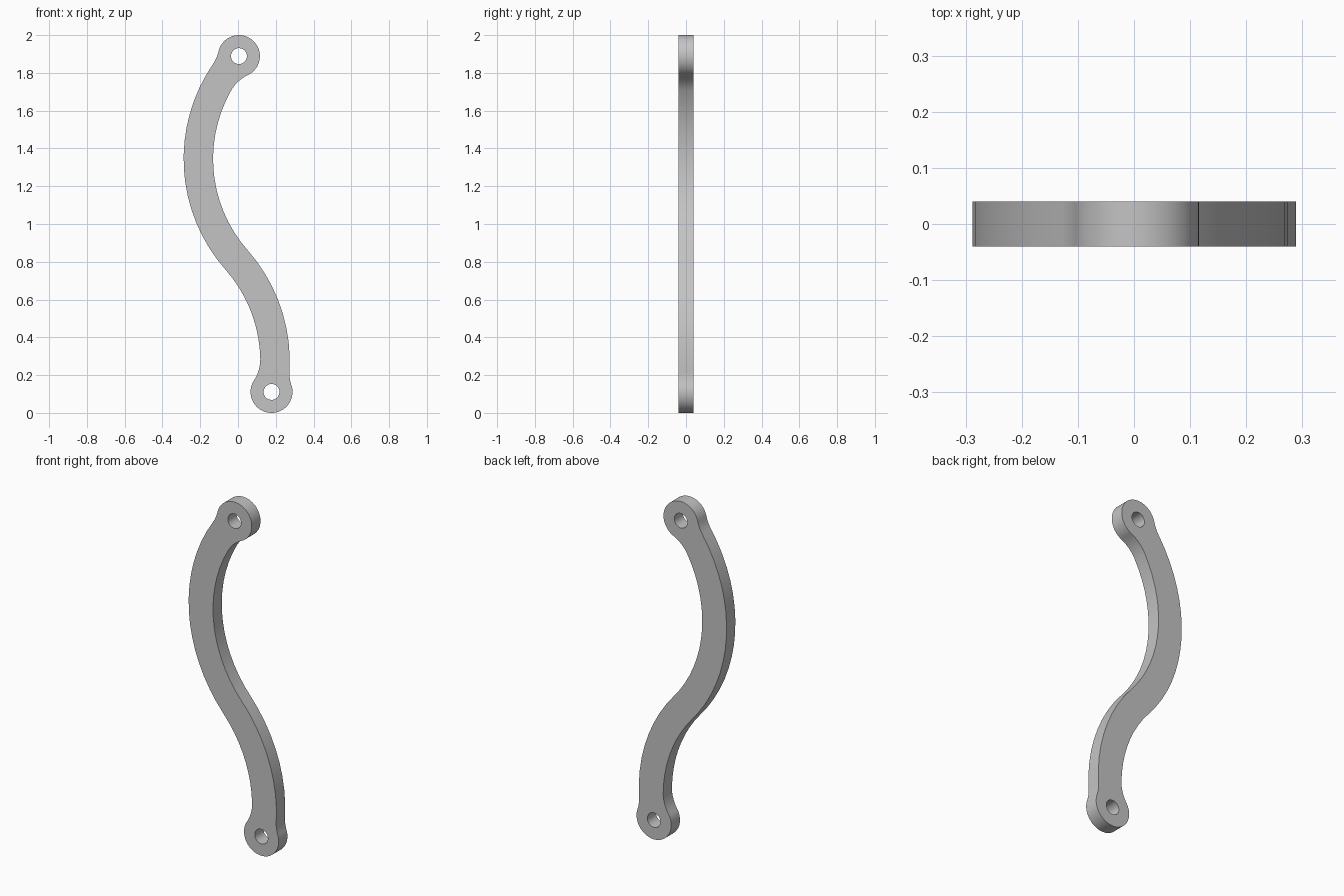
import bpy, bmesh
from math import tau, pi, atan2, sqrt, ceil, radians
from mathutils import Vector

if "Cube" in bpy.data.objects:
    bpy.data.objects.remove(bpy.data.objects["Cube"])

# Main dimensions
BOSS, HOLE, HALF, FILLET, DEPTH = 0.111, 0.042, 0.078, 0.2, 0.08
top, bottom = Vector((0.005, 1.889)), Vector((0.1775, 0.111))
upper, lower = Vector((0.599, 1.345)), Vector((-0.613, 0.273))   # bend centres
R = (upper - lower).length / 2
OUTER, INNER = R + HALF, -(R - HALF)      # negative radius = concave arc


def fillet(boss, bend, edge):
    """Centre of the blend between an end boss and an arm edge."""
    a, b = BOSS + FILLET, abs(edge + FILLET)
    line = bend - boss
    d = line.length
    line.normalize()
    along = (a * a - b * b + d * d) / (2 * d)
    side = sqrt(a * a - along * along) * Vector((-line.y, line.x))
    options = [boss + line * along + side, boss + line * along - side]
    return min(options, key=lambda p: abs(p.y - 1)), -FILLET


def joint(c, n):
    """Tangent point of two neighbouring arcs."""
    return c[0] + (n[0] - c[0]) * c[1] / (c[1] - n[1])


def arc(centre, radius, start, end):
    a0 = atan2(*(start - centre).yx)
    a1 = atan2(*(end - centre).yx)
    turn = (a1 - a0) % tau if radius > 0 else -((a0 - a1) % tau)
    steps = max(8, ceil(abs(turn) / radians(5)))
    r = abs(radius)
    return [centre + r * Vector((1, 0)).xy @ rotation(a0 + turn * i / steps) for i in range(steps)]


def rotation(angle):
    from mathutils import Matrix
    return Matrix.Rotation(-angle, 2)


# Outline as a closed chain of tangent arcs
chain = [(top, BOSS), fillet(top, upper, OUTER), (upper, OUTER), (lower, INNER),
         fillet(bottom, lower, INNER), (bottom, BOSS), fillet(bottom, lower, OUTER),
         (lower, OUTER), (upper, INNER), fillet(top, upper, INNER)]
outline = []
for i, (centre, radius) in enumerate(chain):
    before, after = chain[i - 1], chain[(i + 1) % len(chain)]
    outline += arc(centre, radius, joint(before, chain[i]), joint(chain[i], after))


def circle(centre, radius, count=48):
    return [centre + Vector((radius, 0)) @ rotation(tau * i / count) for i in range(count)]


# Flat profile with two pin holes, extruded
curve = bpy.data.curves.new("curved_link_profile", 'CURVE')
curve.dimensions = '2D'
curve.fill_mode = 'BOTH'
curve.extrude = DEPTH / 2
for loop in (outline, circle(top, HOLE), circle(bottom, HOLE)):
    spline = curve.splines.new('POLY')
    spline.points.add(len(loop) - 1)
    for point, p in zip(spline.points, loop):
        point.co = (p.x, p.y, 0, 1)
    spline.use_cyclic_u = True

link = bpy.data.objects.new("curved_link", curve)
bpy.context.collection.objects.link(link)
link.rotation_euler.x = pi / 2
bpy.ops.object.select_all(action='DESELECT')
link.select_set(True)
bpy.context.view_layer.objects.active = link
bpy.ops.object.convert(target='MESH')
link = bpy.context.object
link.name = "curved_link"
bpy.ops.object.transform_apply(location=False, rotation=True, scale=False)

# Weld caps to walls and shade
bm = bmesh.new()
bm.from_mesh(link.data)
bmesh.ops.remove_doubles(bm, verts=bm.verts, dist=1e-5)
bmesh.ops.recalc_face_normals(bm, faces=bm.faces)
bm.to_mesh(link.data)
bm.free()
bpy.ops.object.shade_smooth_by_angle(angle=radians(30))

# Plain grey metal
grey = bpy.data.materials.new("light_grey")
grey.use_nodes = True
colour = (0.55, 0.55, 0.55, 1)
grey.diffuse_color = colour
grey.node_tree.nodes["Principled BSDF"].inputs["Base Color"].default_value = colour
link.data.materials.clear()
link.data.materials.append(grey)
